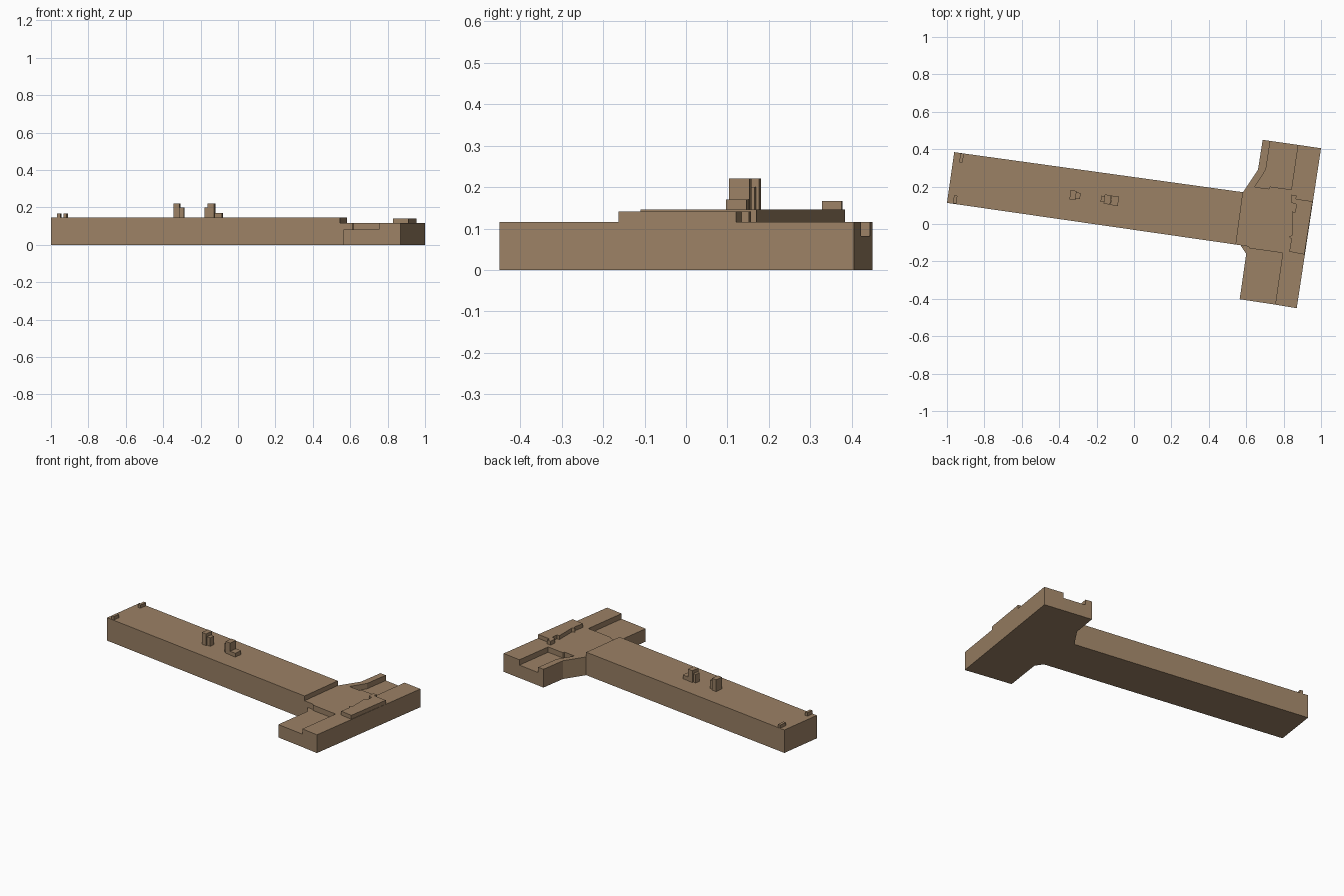
import bpy, bmesh, math
from mathutils import Vector

mat = bpy.data.materials.new("brown_masonry")
mat.diffuse_color = (0.33, 0.22, 0.13, 1)
ANGLE = math.radians(-7.95)
U = Vector((math.cos(ANGLE), math.sin(ANGLE)))
V = Vector((-U.y, U.x))


def prism(name, outline, z0, z1):
    """Extrude a plan outline between two heights."""
    bm = bmesh.new()
    face = bm.faces.new([bm.verts.new((x, y, z0)) for x, y in outline])
    ext = bmesh.ops.extrude_face_region(bm, geom=[face])
    verts = [g for g in ext["geom"] if isinstance(g, bmesh.types.BMVert)]
    bmesh.ops.translate(bm, verts=verts, vec=(0, 0, z1 - z0))
    bmesh.ops.recalc_face_normals(bm, faces=bm.faces)
    mesh = bpy.data.meshes.new(name)
    bm.to_mesh(mesh)
    bm.free()
    mesh.materials.append(mat)
    obj = bpy.data.objects.new(name, mesh)
    bpy.context.collection.objects.link(obj)


def roof_box(name, cx, cy, length, width, top):
    """Small box on the long roof, aligned with the building axis."""
    c = Vector((cx, cy))
    corners = [c + U * (a * length / 2) + V * (b * width / 2)
               for a, b in ((-1, -1), (1, -1), (1, 1), (-1, 1))]
    prism(name, corners, 0.145, top)


# Long main wing
prism("long_wing", [(-1, 0.113), (0.545, -0.11), (0.583, 0.17), (-0.961, 0.384)], 0, 0.146)

# Cross wing at its upper roof level, with the two lower roofs cut out of the plan
prism("cross_wing", [
    (0.545, -0.11), (0.612, -0.12), (0.618, -0.13), (0.795, -0.155),
    (0.755, -0.431), (0.87, -0.45), (1.0, 0.405), (0.876, 0.423),
    (0.841, 0.184), (0.727, 0.2), (0.722, 0.188), (0.645, 0.198),
    (0.705, 0.29), (0.729, 0.444), (0.688, 0.45), (0.663, 0.29), (0.583, 0.17)], 0, 0.116)

# Lower roofs
prism("south_low_roof", [
    (0.565, -0.402), (0.755, -0.431), (0.795, -0.155), (0.618, -0.13),
    (0.612, -0.12), (0.57, -0.114), (0.6, -0.16)], 0, 0.082)
prism("north_low_roof", [
    (0.876, 0.423), (0.729, 0.444), (0.705, 0.29), (0.645, 0.198),
    (0.722, 0.188), (0.727, 0.2), (0.841, 0.184)], 0, 0.082)

# Raised roof along the outer side of the cross wing
prism("raised_front_roof", [
    (0.83, -0.148), (0.911, -0.163), (0.955, 0.121), (0.865, 0.134),
    (0.87, 0.152), (0.842, 0.157), (0.84, 0.115), (0.868, 0.105),
    (0.862, 0.064), (0.845, 0.066), (0.846, -0.06), (0.829, -0.068),
    (0.842, -0.08)], 0.116, 0.141)

# Chimney stacks and roof vents
for spec in (
    ("west_stack", -0.326, 0.154, 0.032, 0.05, 0.221),
    ("west_stack_step", -0.299, 0.151, 0.024, 0.033, 0.2),
    ("east_stack", -0.142, 0.131, 0.035, 0.05, 0.221),
    ("east_stack_side", -0.168, 0.134, 0.018, 0.033, 0.2),
    ("east_stack_step", -0.103, 0.124, 0.04, 0.05, 0.17),
    ("north_corner_vent", -0.922, 0.353, 0.018, 0.048, 0.166),
    ("south_corner_vent", -0.956, 0.131, 0.018, 0.042, 0.168),
):
    roof_box(*spec)
